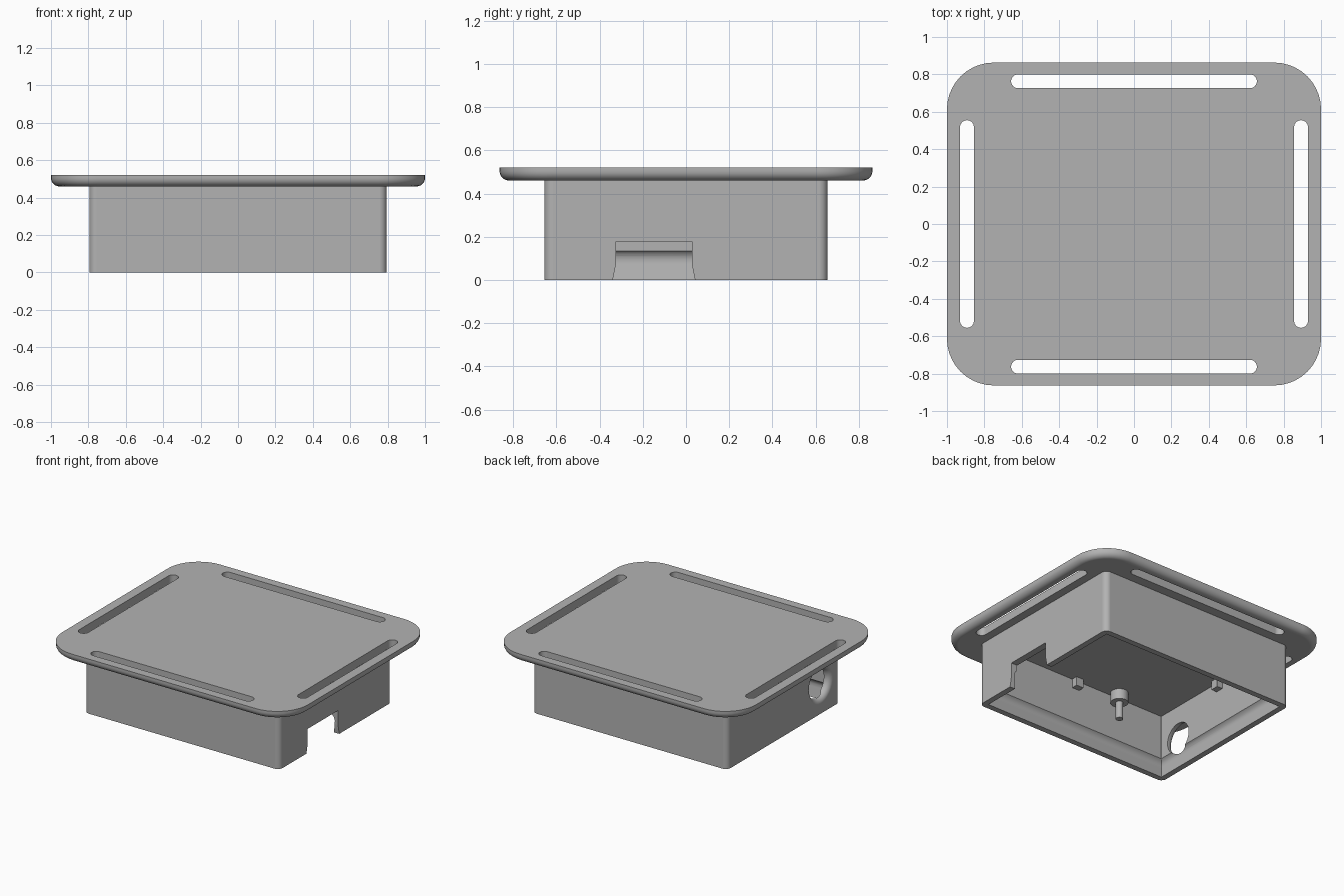
import bpy, bmesh, math
from mathutils import Vector

if "Cube" in bpy.data.objects:
    bpy.data.objects.remove(bpy.data.objects["Cube"], do_unlink=True)

grey = bpy.data.materials.new("plain grey")
grey.use_nodes = True
grey.diffuse_color = (0.45, 0.45, 0.45, 1)
grey.node_tree.nodes["Principled BSDF"].inputs["Base Color"].default_value = (0.45, 0.45, 0.45, 1)


def rounded_rect(hx, hy, r, z, cx=0, cy=0, steps=10):
    """Ring of points around a rounded rectangle at height z."""
    ring = []
    for k, (sx, sy) in enumerate([(1, 1), (-1, 1), (-1, -1), (1, -1)]):
        for i in range(steps + 1):
            a = math.pi / 2 * (k + i / steps)
            ring.append(Vector((cx + sx * (hx - r) + r * math.cos(a),
                                cy + sy * (hy - r) + r * math.sin(a), z)))
    return ring


def circle(r, x, y, z, axis="Z", steps=32):
    """Ring around the X or Z axis."""
    ring = []
    for i in range(steps):
        a = 2 * math.pi * i / steps
        c, s = r * math.cos(a), r * math.sin(a)
        ring.append(Vector((x, y + c, z + s) if axis == "X" else (x + c, y + s, z)))
    return ring


def loft(name, rings, closed=False):
    """Skin a list of rings; cap both ends, or join last ring to first."""
    bm = bmesh.new()
    loops = [[bm.verts.new(p) for p in ring] for ring in rings]
    n = len(loops[0])
    pairs = list(zip(loops, loops[1:]))
    if closed:
        pairs.append((loops[-1], loops[0]))
    else:
        bm.faces.new(loops[0])
        bm.faces.new(loops[-1])
    for a, b in pairs:
        for i in range(n):
            j = (i + 1) % n
            bm.faces.new((a[i], a[j], b[j], b[i]))
    bmesh.ops.remove_doubles(bm, verts=bm.verts, dist=1e-5)
    bmesh.ops.recalc_face_normals(bm, faces=bm.faces)
    mesh = bpy.data.meshes.new(name)
    bm.to_mesh(mesh)
    bm.free()
    mesh.materials.append(grey)
    ob = bpy.data.objects.new(name, mesh)
    bpy.context.collection.objects.link(ob)
    return ob


def activate(ob):
    bpy.ops.object.select_all(action="DESELECT")
    ob.select_set(True)
    bpy.context.view_layer.objects.active = ob


def cut(ob, cutters):
    for cutter in cutters:
        cutter.hide_render = True
        mod = ob.modifiers.new("cut", "BOOLEAN")
        mod.operation = "DIFFERENCE"
        mod.solver = "EXACT"
        mod.object = cutter
        activate(ob)
        bpy.ops.object.modifier_apply(modifier=mod.name)
        bpy.data.objects.remove(cutter, do_unlink=True)


def finish(ob):
    activate(ob)
    bpy.ops.object.shade_smooth_by_angle(angle=math.radians(30))
    mod = ob.modifiers.new("flat normals", "WEIGHTED_NORMAL")
    mod.keep_sharp = True


# Sizes
PX, PY, TOP = 1.0, 0.863, 0.52
BX, BY, SEAT = 0.795, 0.655, 0.46
WALL = 0.05

# Top plate with a rounded lower edge
rings = [rounded_rect(PX, PY, 0.25, TOP)]
R = 0.045
for i in range(7):
    a = math.pi / 2 * i / 6
    inset = R * (1 - math.cos(a))
    rings.append(rounded_rect(PX - inset, PY - inset, 0.25 - inset,
                              SEAT + R * (1 - math.sin(a))))
plate = loft("top_plate", rings)

# Long slots near the four plate edges
slots = []
for s in (1, -1):
    for hx, hy, cx, cy in ((0.657, 0.037, 0, 0.763 * s), (0.037, 0.555, 0.893 * s, 0)):
        slots.append(loft("slot_cutter", [rounded_rect(hx, hy, 0.037, z, cx, cy)
                                          for z in (0.4, 0.6)]))
cut(plate, slots)
finish(plate)

# Hollow body: outer wall, then inner wall with a snap groove near the rim
profile = [(SEAT + 0.01, WALL), (0.135, WALL), (0.125, 0.038), (0.11, 0.03),
           (0.095, 0.026), (0.075, 0.028), (0, 0.042)]
rings = [rounded_rect(BX, BY, 0.04, z) for z in (0, SEAT + 0.01)]
rings += [rounded_rect(BX - t, BY - t, 0.002, z) for z, t in profile]
body = loft("body_shell", rings, closed=True)

# Flared notch in the left wall
outline = [(-0.343, -0.02), (-0.325, 0.07), (-0.325, 0.177),
           (0.028, 0.177), (0.028, 0.07), (0.046, -0.02)]
notch = loft("notch_cutter", [[Vector((x, y, z)) for y, z in outline] for x in (0.7, 0.9)])

# Round cable hole in the right wall with a rounded mouth
rings = [circle(0.11, -0.7, -0.43, 0.22, "X")]
M = 0.04
for i in range(7):
    a = math.pi / 2 * i / 6
    rings.append(circle(0.11 + M * (1 - math.cos(a)), -BX + M * (1 - math.sin(a)),
                        -0.43, 0.22, "X"))
rings.append(circle(0.11 + M, -0.85, -0.43, 0.22, "X"))
hole = loft("hole_cutter", rings)
cut(body, [notch, hole])
finish(body)

# Small tabs under the plate, in the middle of each wall
for name, x, y in (("front", 0, -1), ("back", 0, 1), ("left", 1, 0), ("right", -1, 0)):
    cx, cy = x * (BX - WALL - 0.02), y * (BY - WALL - 0.02)
    hx, hy = (0.025, 0.03) if x else (0.03, 0.025)
    loft(name + "_tab", [rounded_rect(hx, hy, 0.001, z, cx, cy, 1)
                         for z in (0.395, SEAT + 0.01)])

# Stepped post hanging inside
post = loft("post", [circle(r, -0.33, -0.545, z) for r, z in
                     ((0.06, SEAT + 0.01), (0.06, 0.385), (0.025, 0.385), (0.025, 0.26))])
finish(post)
